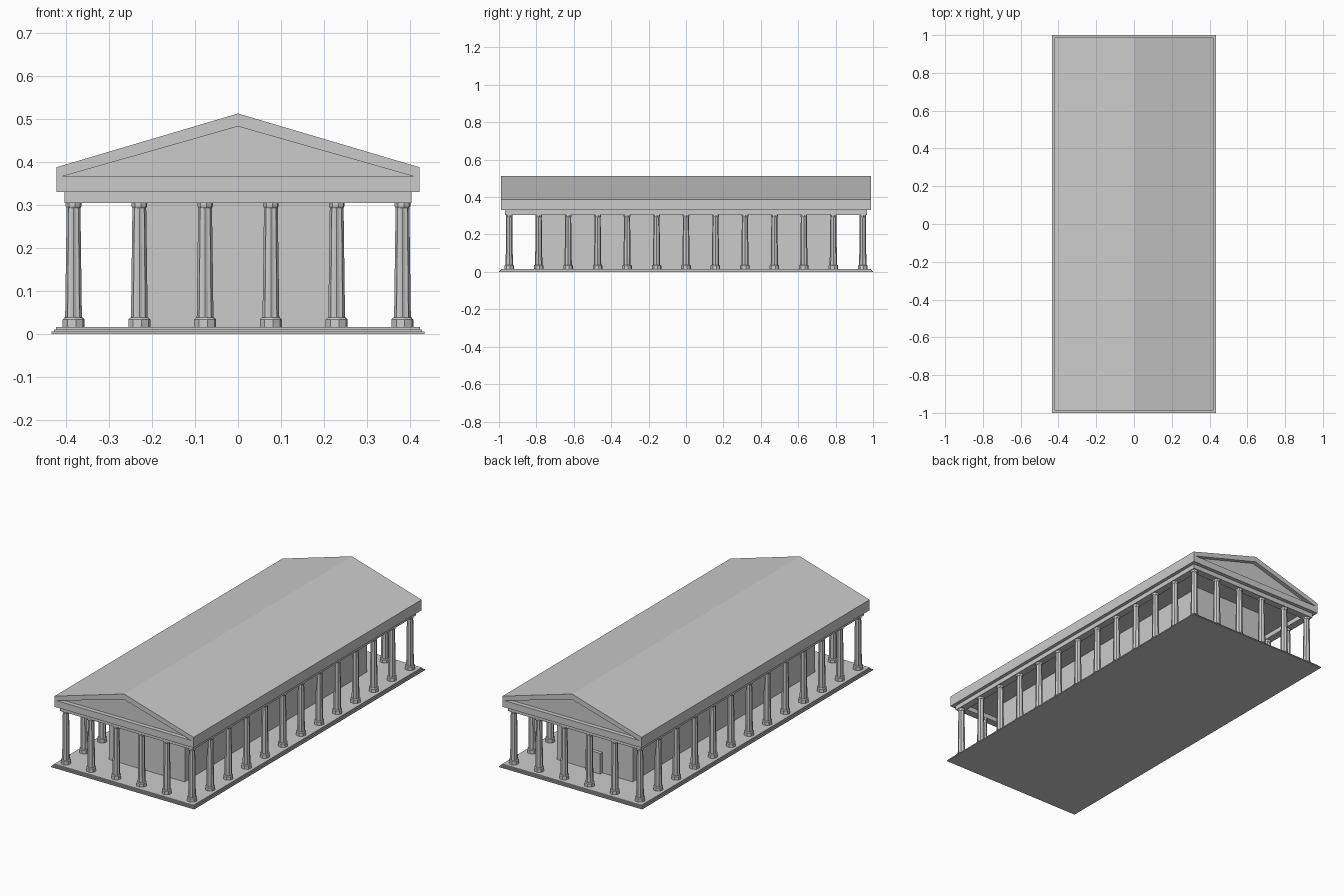
import bpy, bmesh, math

if "Cube" in bpy.data.objects:
    bpy.data.objects.remove(bpy.data.objects["Cube"])


def make_object(name, bm):
    bmesh.ops.recalc_face_normals(bm, faces=bm.faces)
    me = bpy.data.meshes.new(name)
    bm.to_mesh(me)
    bm.free()
    ob = bpy.data.objects.new(name, me)
    bpy.context.collection.objects.link(ob)
    return ob


def box(name, x0, x1, y0, y1, z0, z1):
    bm = bmesh.new()
    bmesh.ops.create_cube(bm, size=1)
    for v in bm.verts:
        v.co.x = x1 if v.co.x > 0 else x0
        v.co.y = y1 if v.co.y > 0 else y0
        v.co.z = z1 if v.co.z > 0 else z0
    return make_object(name, bm)


def loft(bm, rings):
    loops = [[bm.verts.new(p) for p in ring] for ring in rings]
    n = len(loops[0])
    for a, b in zip(loops, loops[1:]):
        for i in range(n):
            j = (i + 1) % n
            bm.faces.new((a[i], a[j], b[j], b[i]))
    bm.faces.new(loops[0][::-1])
    bm.faces.new(loops[-1])


def ring(r, z, n, groove=1.0, turn=0.0):
    pts = []
    for i in range(n):
        a = 2 * math.pi * i / n + turn
        k = r * (groove if i % 2 else 1.0)
        pts.append((k * math.cos(a), k * math.sin(a), z))
    return pts


# stepped platform
for i, inset in enumerate((0, 0.006, 0.011)):
    x, y = 0.434 - inset, 1.0 - inset
    box(f"platform_step_{i + 1}", -x, x, -y, y, i * 0.0055, (i + 1) * 0.0055)

# inner chamber and its back door
box("chamber", -0.23, 0.23, -0.79, 0.79, 0.0165, 0.33)
box("back_door", -0.045, 0.045, 0.785, 0.808, 0.0165, 0.13)

# one fluted column: octagonal base, tapered shaft, capital
bm = bmesh.new()
loft(bm, [ring(0.026, 0.0165, 8, turn=0.2), ring(0.026, 0.034, 8, turn=0.2),
          ring(0.022, 0.038, 8, turn=0.2)])
loft(bm, [ring(0.0195, 0.037, 16, 0.86), ring(0.016, 0.296, 16, 0.86)])
loft(bm, [ring(0.016, 0.293, 8, turn=0.2), ring(0.0185, 0.297, 8, turn=0.2),
          ring(0.0185, 0.305, 8, turn=0.2)])
column = make_object("column", bm)

# colonnade around the platform: 6 x 13
spots = [(-0.3825 + 0.153 * i, s * 0.945) for i in range(6) for s in (-1, 1)]
spots += [(s * 0.3825, -0.945 + 0.1575 * i) for i in range(1, 12) for s in (-1, 1)]
column.location = (*spots[0], 0)
for x, y in spots[1:]:
    c = column.copy()
    c.location = (x, y, 0)
    bpy.context.collection.objects.link(c)

# beams resting on the columns
for s, side in ((-1, "left"), (1, "right")):
    a, b = sorted((s * 0.403, s * 0.362))
    box(f"{side}_beam", a, b, -0.967, 0.967, 0.305, 0.33)
for s, side in ((-1, "front"), (1, "back")):
    a, b = sorted((s * 0.967, s * 0.926))
    box(f"{side}_beam", -0.362, 0.362, a, b, 0.305, 0.33)

# gabled roof with recessed pediments
outline = [(-0.422, 0.33), (0.422, 0.33), (0.422, 0.388), (0, 0.513), (-0.422, 0.388)]
bm = bmesh.new()
loft(bm, [[(x, y, z) for x, z in outline] for y in (-0.988, 0.988)])
roof = make_object("roof", bm)

triangle = [(-0.407, 0.367), (0.407, 0.367), (0, 0.483)]
bm = bmesh.new()
for s in (-1, 1):
    loft(bm, [[(x, s * y, z) for x, z in triangle] for y in (0.965, 1.05)])
cutter = make_object("pediment_cutter", bm)
cutter.hide_render = True
cutter.hide_viewport = True
cutter.display_type = 'WIRE'
mod = roof.modifiers.new("pediment_recess", 'BOOLEAN')
mod.object = cutter
mod.operation = 'DIFFERENCE'
mod.solver = 'EXACT'
